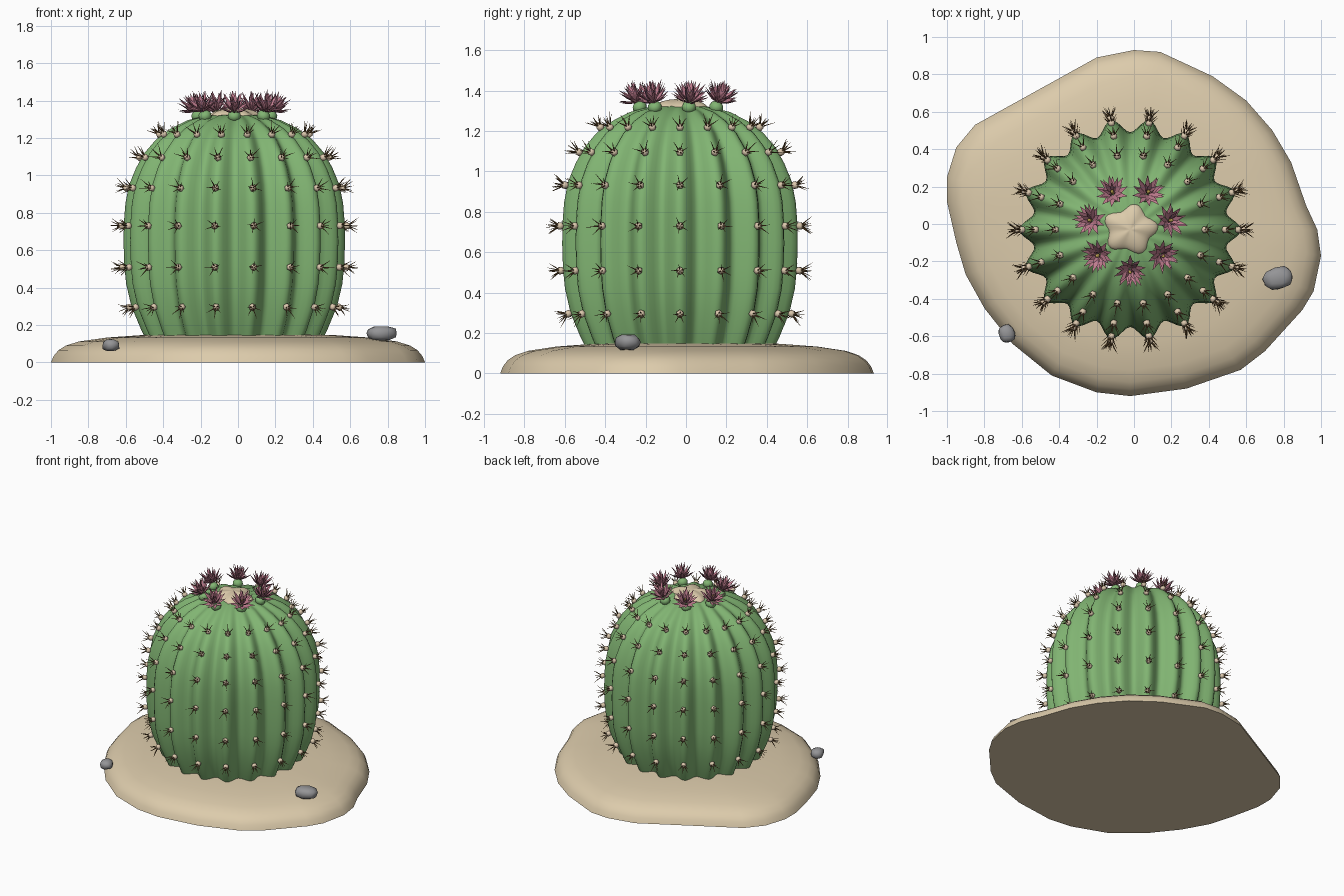
import bpy, bmesh, math, random
from mathutils import Vector, Matrix

random.seed(4)
if "Cube" in bpy.data.objects:
    bpy.data.objects.remove(bpy.data.objects["Cube"])

CENTRE = Vector((-0.02, -0.03, 0))
RIBS = 18
UP = Vector((0, 0, 1))


def material(name, rgb):
    m = bpy.data.materials.new(name)
    m.use_nodes = True
    m.diffuse_color = (*rgb, 1)
    m.node_tree.nodes["Principled BSDF"].inputs["Base Color"].default_value = (*rgb, 1)
    return m


GREEN = material("cactus green", (0.22, 0.46, 0.17))
SAND = material("sand", (0.72, 0.60, 0.41))
WOOL = material("pale wool", (0.72, 0.58, 0.42))
BROWN = material("spine brown", (0.20, 0.11, 0.04))
PINK = material("petal pink", (0.52, 0.20, 0.27))
YELLOW = material("stamen yellow", (0.55, 0.38, 0.08))
GREY = material("stone grey", (0.30, 0.30, 0.31))


def finish(name, bm, mat, angle=None):
    """Turn a bmesh into an object, smoothed when an angle is given."""
    bmesh.ops.recalc_face_normals(bm, faces=bm.faces)
    mesh = bpy.data.meshes.new(name)
    bm.to_mesh(mesh)
    bm.free()
    mesh.materials.append(mat)
    ob = bpy.data.objects.new(name, mesh)
    bpy.context.collection.objects.link(ob)
    if angle:
        bpy.ops.object.select_all(action="DESELECT")
        ob.select_set(True)
        bpy.context.view_layer.objects.active = ob
        bpy.ops.object.shade_smooth_by_angle(angle=math.radians(angle))
    return ob


def loft(bm, rings):
    """Skin a stack of closed rings and cap both ends."""
    rows = [[bm.verts.new(p) for p in ring] for ring in rings]
    n = len(rows[0])
    for a, b in zip(rows, rows[1:]):
        for i in range(n):
            j = (i + 1) % n
            bm.faces.new((a[i], a[j], b[j], b[i]))
    bm.faces.new(rows[0][::-1])
    bm.faces.new(rows[-1])


def polar(angle, radius=1.0, z=0.0):
    return Vector((radius * math.cos(angle), radius * math.sin(angle), z))


def frame(pos, axis):
    """Matrix that carries local z onto the axis at a position."""
    return Matrix.Translation(pos) @ UP.rotation_difference(axis).to_matrix().to_4x4()


def ball(bm, matrix, size, detail=2):
    bmesh.ops.create_icosphere(bm, subdivisions=detail, radius=1,
                               matrix=matrix @ Matrix.Diagonal((*size, 1)))


def spike(bm, pos, axis, length, radius):
    bmesh.ops.create_cone(bm, cap_ends=True, segments=5, radius1=radius, radius2=0.0005,
                          depth=length, matrix=frame(pos + axis * length / 2, axis))


# Sand mound
outline = [(0, .93), (.14, .92), (.42, .79), (.6, .66), (.74, .5), (.84, .33), (.92, .1),
           (.98, -.03), (1, -.17), (.96, -.36), (.9, -.46), (.7, -.68), (.57, -.78),
           (.28, -.88), (-.02, -.92), (-.2, -.9), (-.44, -.81), (-.65, -.64), (-.8, -.45),
           (-.9, -.27), (-.95, -.1), (-1, .12), (-1, .25), (-.95, .41), (-.85, .53), (-.2, .89)]
bm = bmesh.new()
slope = [(1, 0), (.985, .035), (.96, .065), (.92, .09), (.85, .112), (.7, .133), (.5, .147), (.2, .152)]
loft(bm, [[(x * s, y * s, z) for x, y in outline] for s, z in slope])
finish("sand_mound", bm, SAND, 50)

# Ribbed body: radius and height along the crest of a rib
profile = [(.46, .1), (.5, .18), (.55, .3), (.578, .42), (.588, .52), (.592, .64), (.59, .75),
           (.582, .85), (.562, .95), (.525, 1.04), (.48, 1.12), (.42, 1.19), (.34, 1.25),
           (.25, 1.295), (.15, 1.32), (.04, 1.33)]
STEPS = RIBS * 10


def body_ring(r, z):
    ring = []
    for i in range(STEPS):
        a = math.tau * i / STEPS
        groove = 0.5 - 0.5 * math.cos(RIBS * a)
        ring.append(CENTRE + polar(a, r * (1 - 0.12 * groove), z))
    return ring


bm = bmesh.new()
loft(bm, [body_ring(r, z) for r, z in profile])
finish("cactus_body", bm, GREEN, 60)


def crest(z):
    """Crest radius and outward slope at a height."""
    for (r0, z0), (r1, z1) in zip(profile, profile[1:]):
        if z0 <= z <= z1:
            return r0 + (r1 - r0) * (z - z0) / (z1 - z0), Vector((z1 - z0, 0, r0 - r1)).normalized()


# Woolly pads and spines up every rib
pads, spines = bmesh.new(), bmesh.new()
for z in (.3, .51, .73, .93, 1.09, 1.21):
    r, slope_dir = crest(z)
    for k in range(RIBS):
        a = math.tau * k / RIBS
        turn = Matrix.Rotation(a, 3, "Z")
        out = turn @ slope_dir
        pos = CENTRE + polar(a, r, z) + out * 0.012
        m = frame(pos, out)
        ball(pads, m, (.021, .021, .021), 1)
        side = polar(a + math.pi / 2)
        rise = out.cross(side)
        spin = random.uniform(0, math.tau)
        for s in range(5):
            t = spin + math.tau * s / 5
            lean = side * math.cos(t) + rise * math.sin(t)
            spike(spines, pos, (out + lean * 0.75).normalized(), random.uniform(.055, .08), .0045)
        spike(spines, pos, out, .06, .0045)
finish("wool_pads", pads, WOOL, 80)
finish("spines", spines, BROWN)

# Lobed woolly crown
bm = bmesh.new()
bmesh.ops.create_uvsphere(bm, u_segments=40, v_segments=16, radius=1)
for v in bm.verts:
    a = math.atan2(v.co.y, v.co.x)
    flat = math.hypot(v.co.x, v.co.y)
    lobe = 1 + 0.13 * flat * math.cos(5 * a - 0.6)
    v.co = CENTRE + Vector((v.co.x * .135 * lobe, v.co.y * .125 * lobe, 1.31 + v.co.z * .048 * lobe))
finish("woolly_crown", bm, SAND, 80)


def petal(bm, m, turn, lean, length, width):
    """Pointed petal with a keeled back."""
    m = m @ Matrix.Rotation(turn, 4, "Z") @ Matrix.Rotation(lean, 4, "Y")
    mid = length * 0.5
    base, left, right, back, tip = [bm.verts.new(m @ Vector(p)) for p in (
        (0, 0, 0), (0, width, mid), (0, -width, mid), (width * .5, 0, mid), (0, 0, length))]
    for a, b in ((left, right), (right, back), (back, left)):
        bm.faces.new((base, a, b))
        bm.faces.new((tip, b, a))


# Ring of flowers
buds, petals, stamens = bmesh.new(), bmesh.new(), bmesh.new()
FLOWERS = 7
for k in range(FLOWERS):
    a = math.tau * k / FLOWERS - math.pi / 2
    axis = (polar(a) * 0.42 + UP).normalized()
    pos = CENTRE + polar(a, .2, 1.318)
    m = frame(pos, axis)
    ball(buds, m, (.036, .036, .032))
    cup = m @ Matrix.Translation((0, 0, .022))
    for count, lean, length, width in ((10, 62, .105, .014), (9, 40, .12, .014), (6, 18, .115, .012)):
        for i in range(count):
            petal(petals, cup, math.tau * (i + count / 20) / count,
                  math.radians(lean + random.uniform(-5, 5)), length * random.uniform(.92, 1.06), width)
    ball(stamens, m @ Matrix.Translation((0, 0, .06)), (.011, .011, .025), 1)
finish("flower_buds", buds, GREEN, 80)
finish("flower_petals", petals, PINK)
finish("flower_stamens", stamens, YELLOW, 80)

# Stones
for name, pos, size, turn in (("large_stone", (.77, -.29, .155), (.084, .062, .042), .3),
                              ("small_stone", (-.68, -.585, .092), (.045, .052, .034), .4)):
    bm = bmesh.new()
    ball(bm, Matrix(), (1, 1, 1))
    for v in bm.verts:
        c = v.co
        c *= 0.93 / max(sum(abs(t) ** 3 for t in c) ** (1 / 3), 0.8) * random.uniform(.95, 1.05)
    bm.transform(Matrix.Translation(pos) @ Matrix.Rotation(turn, 4, "Z") @ Matrix.Diagonal((*size, 1)))
    finish(name, bm, GREY, 60)
